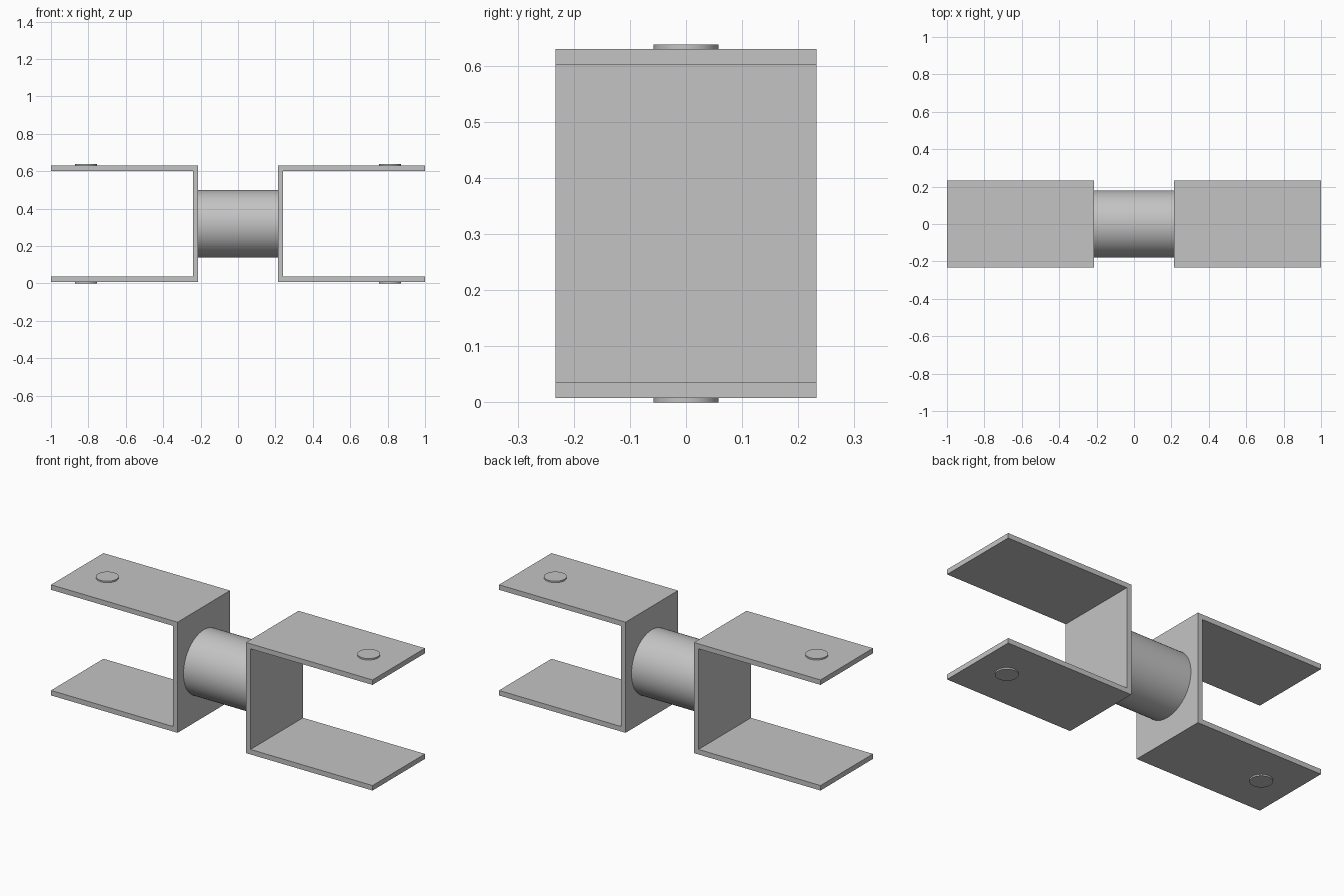
import bpy, bmesh, math
from mathutils import Matrix

cube = bpy.data.objects.get("Cube")
if cube:
    bpy.data.objects.remove(cube, do_unlink=True)

BOTTOM, TOP = 0.008, 0.63
MID = (BOTTOM + TOP) / 2
THICK = 0.028
HALF_DEPTH = 0.233
INNER_X, OUTER_X = 0.213, 1.0
PIN_X, PIN_RADIUS, PIN_RISE = 0.813, 0.058, 0.008
TUBE_RADIUS = 0.18

steel = bpy.data.materials.new("grey_steel")
steel.use_nodes = True
colour = (0.55, 0.55, 0.55, 1)
steel.diffuse_color = colour
steel.node_tree.nodes["Principled BSDF"].inputs["Base Color"].default_value = colour


def finish(name, bm):
    bmesh.ops.recalc_face_normals(bm, faces=bm.faces)
    mesh = bpy.data.meshes.new(name)
    bm.to_mesh(mesh)
    bm.free()
    mesh.materials.append(steel)
    obj = bpy.data.objects.new(name, mesh)
    bpy.context.collection.objects.link(obj)
    return obj


def bracket(name, side):
    # U-shaped profile pushed through the depth
    web = INNER_X + THICK
    profile = [(INNER_X, BOTTOM), (OUTER_X, BOTTOM), (OUTER_X, BOTTOM + THICK),
               (web, BOTTOM + THICK), (web, TOP - THICK), (OUTER_X, TOP - THICK),
               (OUTER_X, TOP), (INNER_X, TOP)]
    bm = bmesh.new()
    face = bm.faces.new([bm.verts.new((side * x, -HALF_DEPTH, z)) for x, z in profile])
    extruded = bmesh.ops.extrude_face_region(bm, geom=[face], use_keep_orig=True)
    moved = [g for g in extruded["geom"] if isinstance(g, bmesh.types.BMVert)]
    bmesh.ops.translate(bm, verts=moved, vec=(0, 2 * HALF_DEPTH, 0))
    return finish(name, bm)


def cylinder(name, radius, length, matrix, segments):
    bm = bmesh.new()
    bmesh.ops.create_cone(bm, cap_ends=True, segments=segments, radius1=radius,
                          radius2=radius, depth=length, matrix=matrix)
    obj = finish(name, bm)
    bpy.ops.object.select_all(action="DESELECT")
    obj.select_set(True)
    bpy.context.view_layer.objects.active = obj
    bpy.ops.object.shade_smooth_by_angle(angle=math.radians(30))
    return obj


# Central tube joining the two brackets
cylinder("centre_tube", TUBE_RADIUS, 2 * INNER_X,
         Matrix.Translation((0, 0, MID)) @ Matrix.Rotation(math.pi / 2, 4, "Y"), 64)

# Brackets and the pin heads on their outer faces
for label, side in (("left", 1), ("right", -1)):
    bracket(label + "_bracket", side)
    for level, z in (("upper", TOP + PIN_RISE / 2), ("lower", BOTTOM - PIN_RISE / 2)):
        cylinder(f"{label}_{level}_pin_head", PIN_RADIUS, PIN_RISE,
                 Matrix.Translation((side * PIN_X, 0, z)), 48)
